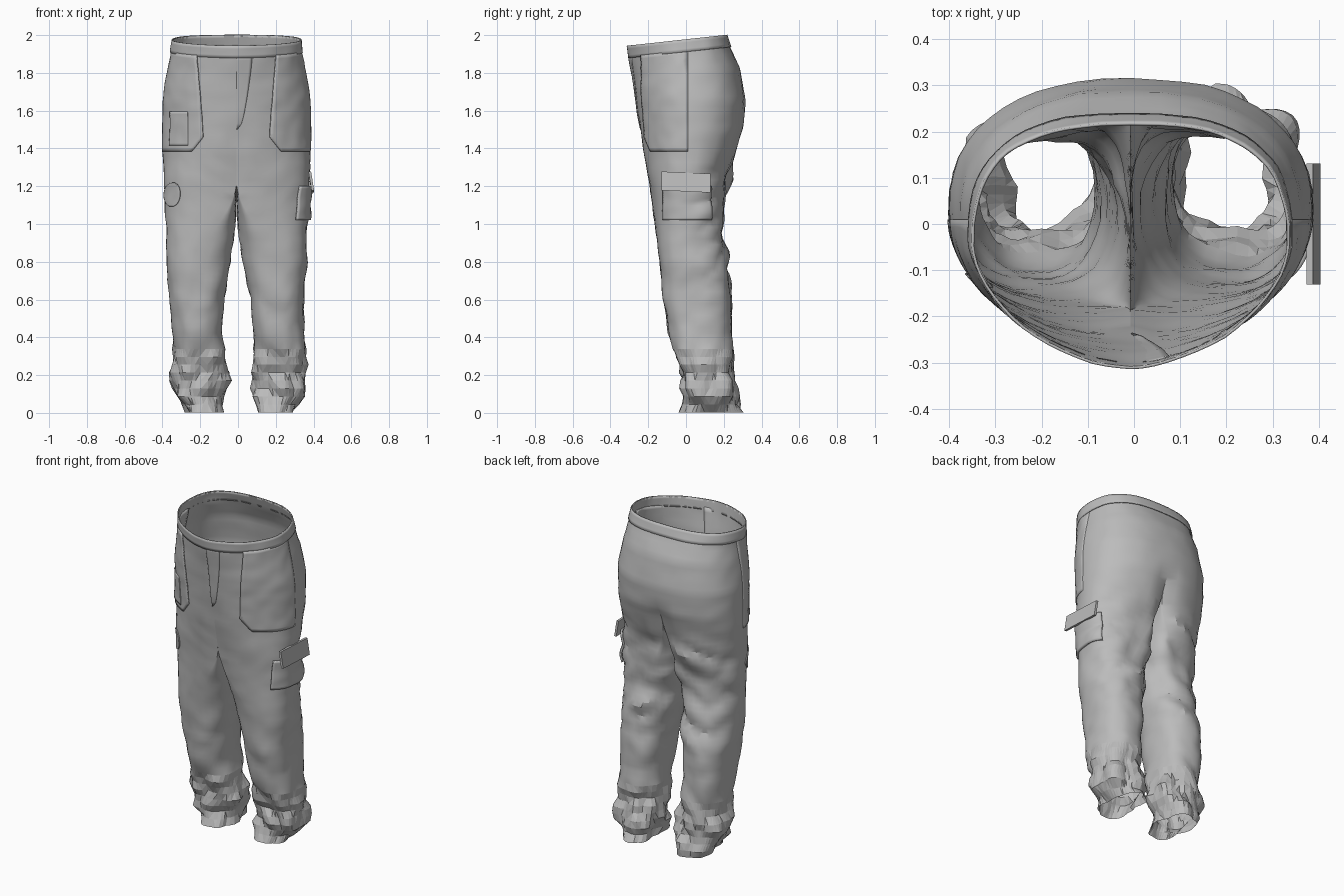
import bpy, bmesh, math
from mathutils import Vector, noise

if "Cube" in bpy.data.objects:
    bpy.data.objects.remove(bpy.data.objects["Cube"], do_unlink=True)

cloth = bpy.data.materials.new("grey cloth")
cloth.use_nodes = True
cloth.diffuse_color = (0.5, 0.5, 0.5, 1)
cloth.node_tree.nodes["Principled BSDF"].inputs["Base Color"].default_value = (0.5, 0.5, 0.5, 1)

# Leg and hip profile: height, outer x, inner x, front y, back y
PROFILE = [(0, .28, .1, -.04, .285), (.1, .345, .07, -.015, .27), (.22, .362, .063, -.022, .25),
           (.4, .347, .08, -.085, .25), (.6, .358, .07, -.12, .238), (.8, .373, .03, -.14, .213),
           (1, .375, .008, -.165, .2), (1.2, .384, 0, -.195, .225), (1.4, .394, 0, -.235, .275),
           (1.5, .395, 0, -.245, .305), (1.65, .392, 0, -.262, .316), (1.8, .368, 0, -.28, .286),
           (1.9, .347, 0, -.298, .238), (1.978, .338, 0, -.308, .213)]
CROTCH, TOP = 1.42, 1.978
HALF = math.pi / 2


def smooth(lo, hi, v):
    t = max(0, min(1, (v - lo) / (hi - lo)))
    return t * t * (3 - 2 * t)


def section(z):
    for a, b in zip(PROFILE, PROFILE[1:]):
        if z <= b[0]:
            break
    t = (z - a[0]) / (b[0] - a[0])
    return [p + (q - p) * t for p, q in zip(a[1:], b[1:])]


def roundness(s, z):
    """Exponent of the cross-section: boxier legs and seat, pointed waist front."""
    if s > 0:
        return .86 - .12 * smooth(1.75, 1.95, z)
    return .8 + .2 * smooth(1.2, 1.4, z) + .15 * smooth(1.7, 1.95, z)


def shift(z):
    return -.008 + .02 * (1 - smooth(.2, .6, z))


def crumple(p, fx, fz, side):
    """Cone-shaped creases, roughly between -0.5 and 0.5."""
    q = Vector((p.x * fx + side * 7, p.y * fx + p.x * 2, p.z * fz + p.x * 3 + side * 3))
    return .5 - noise.voronoi(q)[0][0]


def wrinkle(side, p, a, z):
    """Folds at the ankles and behind the knees, a slight ripple elsewhere."""
    back = smooth(-.3, .5, math.sin(a))
    ankle = 1 - smooth(.22, .42, z)
    knee = back * smooth(.5, .85, z) * (1 - smooth(1.25, 1.42, z))
    shin = smooth(.2, .4, z) * (1 - smooth(.5, .9, z))
    d = .004 * noise.noise(p * 14 + Vector((side * 7, 0, 0)))
    d += .075 * ankle * crumple(p, 8, 10, side)
    d += .065 * knee * crumple(p, 3.5, 8, side)
    return d + .025 * shin * crumple(p, 5, 6, side)


def surface(side, a, z, off=0):
    """Point on the trousers; a runs from front centre round the outside to the back, then inside."""
    xo, xi, yf, yb = section(z)
    cy, ry = (yf + yb) / 2, (yb - yf) / 2
    c, s = math.cos(a), math.sin(a)
    power = roundness(s, z)
    y = cy + ry * math.copysign(abs(s) ** power, s)
    hip_x = xo * max(0, c) ** power
    leg_x = (xo + xi) / 2 + (xo - xi) / 2 * math.copysign(abs(c) ** power, c)
    # the legs part higher up at the back than at the front
    high_split = smooth(-.4, .6, s)
    blend = 1 - smooth(.78 + .05 * high_split, 1.22 + .2 * high_split, z)
    x = hip_x + (leg_x - hip_x) * blend
    groove = math.exp(-(x / .05) ** 2) * (1 - smooth(1.42, 1.6, z)) * smooth(1, 1.3, z)
    y -= s * groove * (.035 if s > 0 else .014)
    out = Vector((x - (xo + xi) / 2 * blend, y - cy, 0)).normalized()
    p = Vector((x, y, z))
    near = min(1, abs(x) / .06) if z > 1.2 else 1
    p += out * (wrinkle(side, p, a, z) * near + off)
    if hip_x < 1e-6 and z >= CROTCH:
        p.x = 0
    p.x = max(0, p.x)
    # waist sits higher at the back
    p.z += .11 * p.y * smooth(1.6, 1.9, z)
    return Vector((p.x * side + shift(z), p.y, p.z))


def finish(name, bm, angle=32):
    me = bpy.data.meshes.new(name)
    bm.to_mesh(me)
    bm.free()
    me.materials.append(cloth)
    ob = bpy.data.objects.new(name, me)
    bpy.context.collection.objects.link(ob)
    bpy.ops.object.select_all(action='DESELECT')
    ob.select_set(True)
    bpy.context.view_layer.objects.active = ob
    bpy.ops.object.shade_smooth_by_angle(angle=math.radians(angle))
    return ob


def patch(name, sides, left, right, z0, z1, off, off_end, thick, rows=14, cols=18):
    """Cloth panel on the surface between two angle functions; its lift goes from off to off_end."""
    bm = bmesh.new()
    for side in sides:
        grid = []
        for i in range(rows + 1):
            z = z0 + (z1 - z0) * i / rows
            a0, a1 = left(z), right(z)
            grid.append([bm.verts.new(surface(side, a0 + (a1 - a0) * j / cols, z,
                                              off + (off_end - off) * j / cols))
                         for j in range(cols + 1)])
        for lo, hi in zip(grid, grid[1:]):
            for j in range(cols):
                f = [lo[j], lo[j + 1], hi[j + 1], hi[j]]
                bm.faces.new(f if side > 0 else f[::-1])
    bmesh.ops.remove_doubles(bm, verts=bm.verts, dist=.0005)
    ob = finish(name, bm)
    mod = ob.modifiers.new("thickness", 'SOLIDIFY')
    mod.thickness, mod.offset = thick, -1


def at_x(x, z):
    return -math.acos(min(1, x / section(z)[0]) ** (1 / roundness(-1, z)))


def at_y(y, z):
    _, _, yf, yb = section(z)
    s = (2 * y - yf - yb) / (yb - yf)
    return math.asin(math.copysign(min(1, abs(s)) ** (1 / roundness(s, z)), s))


# Trousers: two legs joined along the centre seam
OUT, INN = 26, 16
bm = bmesh.new()
low = [.003 + i * .042 for i in range(11)]
mid = [low[-1] + (CROTCH - low[-1]) * (i + 1) / 32 for i in range(32)]
high = [CROTCH + (TOP - CROTCH) * (i + 1) / 22 for i in range(22)]
for side in (1, -1):
    angles = [-HALF + math.pi * j / OUT for j in range(OUT + 1)]
    angles += [HALF + math.pi * j / INN for j in range(1, INN)]
    rings = []
    for z in low + mid + high:
        use = angles if z <= CROTCH + 1e-6 else angles[:OUT + 1]
        rings.append([bm.verts.new(surface(side, a, z)) for a in use])
    for lo, hi in zip(rings, rings[1:]):
        n = len(hi)
        for j in range(n if n > OUT + 1 else OUT):
            k = (j + 1) % n
            f = [lo[j], lo[k], hi[k], hi[j]]
            bm.faces.new(f if side > 0 else f[::-1])
seam = [v for v in bm.verts if abs(v.co.x - shift(2)) < .002 and v.co.z > CROTCH - .02]
bmesh.ops.remove_doubles(bm, verts=seam, dist=.002)
bmesh.ops.triangulate(bm, faces=[f for f in bm.faces if f.calc_center_median().z < 1.4])
trousers = finish("trousers", bm, 28)
# crisp facets in the crumpled ankles
for f in trousers.data.polygons:
    f.use_smooth = f.center.z > .34

# Waistband and fly
patch("waistband", (1, -1), lambda z: -HALF, lambda z: HALF, 1.912, TOP, .006, .006, .006, 4, 32)
patch("fly", (1,), lambda z: -HALF, lambda z: at_x(.005 + .08 * math.sqrt((z - 1.5) / .43), z),
      1.5, 1.93, .006, .0015, .004, 14, 6)


# Front pockets with a slanted lower corner
def pocket_edge(z):
    t = min(1, (z - 1.385) / .075)
    return at_x(.23 - .06 * t + .03 * max(0, z - 1.46) / .4, z)


for side, word in ((1, "left"), (-1, "right")):
    patch(word + "_front_pocket", (side,), pocket_edge, lambda z: at_y(.01, z),
          1.385, 1.92, .011, .001, .008, 28)

# Cargo pocket on the left thigh
patch("cargo_pocket", (1,), lambda z: at_y(-.12, z), lambda z: at_y(.13, z), 1.02, 1.2, .012, .014, .012)

# Small phone pocket on the right front pocket
patch("phone_pocket", (-1,), lambda z: at_x(.25, z), lambda z: at_x(.345, z), 1.415, 1.595, .012, .011, .006)

# Stiff flap standing off the cargo pocket
bm = bmesh.new()
bmesh.ops.create_cube(bm, size=1)
for v in bm.verts:
    v.co = Vector((.388 + v.co.x * .014 - v.co.z * .016, v.co.y * .262, 1.222 + v.co.z * .1 - v.co.y * .012))
finish("cargo_flap", bm)


# Round pad lying on the right thigh
def pad_edge(sign):
    return lambda z: at_x(.335 - sign * .044 * math.sqrt(max(0, 1 - ((z - 1.155) / .065) ** 2)), z)


patch("thigh_pad", (-1,), pad_edge(1), pad_edge(-1), 1.092, 1.218, .006, .006, .006)
